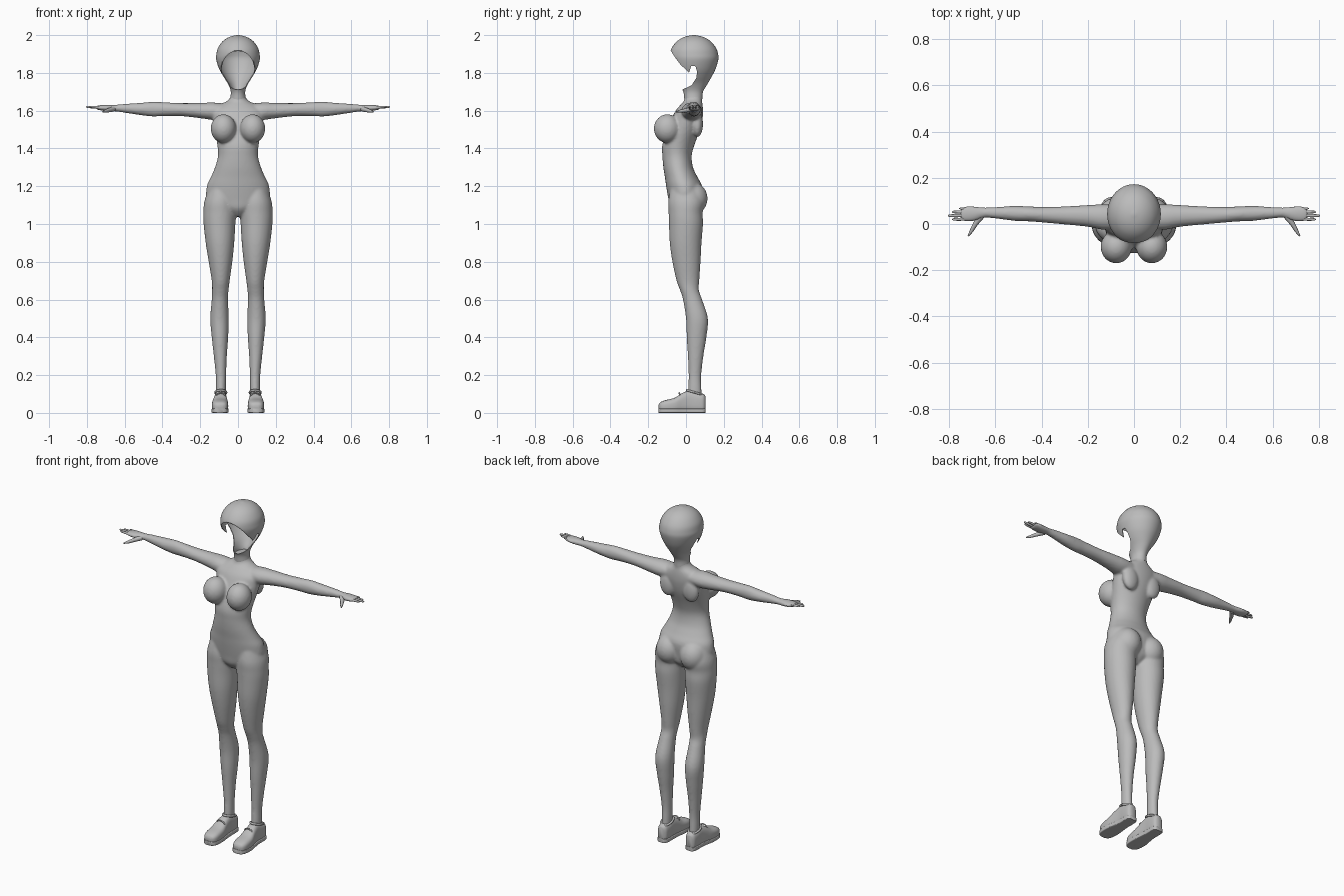
import bpy, bmesh, math
from mathutils import Vector, Matrix

if "Cube" in bpy.data.objects:
    bpy.data.objects.remove(bpy.data.objects["Cube"])

grey = bpy.data.materials.new("plain grey")
grey.use_nodes = True
grey.diffuse_color = (0.5, 0.5, 0.5, 1)
grey.node_tree.nodes["Principled BSDF"].inputs["Base Color"].default_value = (0.5, 0.5, 0.5, 1)


def spline(rows, steps):
    """Smoothly interpolate section rows (Catmull-Rom)."""
    out = []
    for i in range(len(rows) - 1):
        a, b, c, d = (rows[max(i - 1, 0)], rows[i], rows[i + 1], rows[min(i + 2, len(rows) - 1)])
        for k in range(steps):
            t = k / steps
            out.append([q + t * (r - p) / 2 + t * t * (p - 2.5 * q + 2 * r - s / 2)
                        + t ** 3 * (1.5 * (q - r) + (s - p) / 2)
                        for p, q, r, s in zip(a, b, c, d)])
    return out + [list(rows[-1])]


def loft(bm, rows, axis, side=1, square=2, steps=4, segs=40, bottom=True):
    """Skin rounded sections given as (position, low, high, low, high)."""
    rings = []
    for t, a0, a1, b0, b1 in spline(rows, steps):
        ring = []
        for k in range(segs):
            c, s = math.cos(math.tau * k / segs), math.sin(math.tau * k / segs)
            c, s = (math.copysign(abs(v) ** (2 / square), v) for v in (c, s))
            a = (a0 + a1) / 2 + c * (a1 - a0) / 2
            b = (b0 + b1) / 2 + s * (b1 - b0) / 2
            x, y, z = {"x": (t, a, b), "y": (a, t, b), "z": (a, b, t)}[axis]
            ring.append(bm.verts.new((x * side, y, z)))
        rings.append(ring)
    for lo, hi in zip(rings, rings[1:]):
        for k in range(segs):
            j = (k + 1) % segs
            bm.faces.new((lo[k], lo[j], hi[j], hi[k]))
    bm.faces.new(rings[-1])
    if bottom:
        bm.faces.new(rings[0])


def ball(bm, centre, radii):
    place = Matrix.Translation(centre) @ Matrix.Diagonal((*radii, 1))
    bmesh.ops.create_uvsphere(bm, u_segments=40, v_segments=24, radius=1, matrix=place)


def make(name, bm):
    bmesh.ops.recalc_face_normals(bm, faces=bm.faces)
    mesh = bpy.data.meshes.new(name)
    bm.to_mesh(mesh)
    bm.free()
    obj = bpy.data.objects.new(name, mesh)
    bpy.context.collection.objects.link(obj)
    return obj


def finish(obj, angle=50):
    """Apply modifiers, colour and shade."""
    bpy.ops.object.select_all(action='DESELECT')
    obj.select_set(True)
    bpy.context.view_layer.objects.active = obj
    bpy.ops.object.convert(target='MESH')
    obj.data.materials.clear()
    obj.data.materials.append(grey)
    bpy.ops.object.shade_smooth_by_angle(angle=math.radians(angle))


def tube(name, points, radii):
    curve = bpy.data.curves.new(name, 'CURVE')
    curve.dimensions = '3D'
    curve.bevel_depth = 1
    curve.bevel_resolution = 3
    curve.use_fill_caps = True
    line = curve.splines.new('POLY')
    line.points.add(len(points) - 1)
    for p, co, r in zip(line.points, points, radii):
        p.co, p.radius = (*co, 1), r
    obj = bpy.data.objects.new(name, curve)
    bpy.context.collection.objects.link(obj)
    finish(obj)


# Body: torso, limbs and soft forms fused into one skin
torso = [(1.04, .02, -.05, .03), (1.08, .1, -.083, .07), (1.13, .163, -.093, .08),
         (1.2, .165, -.105, .085), (1.25, .143, -.112, .06), (1.3, .122, -.12, .037),
         (1.36, .106, -.125, .03), (1.42, .11, -.125, .045), (1.5, .125, -.1, .075),
         (1.56, .135, -.075, .088), (1.6, .138, -.055, .09), (1.63, .1, -.03, .088),
         (1.65, .06, -.012, .085), (1.67, .041, -.008, .086), (1.7, .037, -.01, .09)]
leg = [(1.2, .03, .15, -.08, .07), (1.12, .012, .178, -.094, .095), (1.06, .01, .183, -.092, .088),
       (1, .014, .182, -.09, .09), (.9, .02, .171, -.086, .082), (.8, .03, .155, -.072, .077),
       (.7, .044, .139, -.05, .07), (.65, .05, .137, -.032, .068), (.6, .053, .139, -.016, .085),
       (.5, .049, .147, 0, .116), (.4, .052, .139, .004, .108), (.3, .059, .128, .01, .092),
       (.2, .063, .118, .014, .081), (.13, .064, .117, .012, .082), (.06, .066, .116, .01, .085)]
arm = [(.05, -.02, .08, 1.56, 1.635), (.13, -.025, .085, 1.552, 1.643), (.2, -.012, .082, 1.56, 1.641),
       (.3, -.002, .076, 1.571, 1.64), (.4, .007, .074, 1.571, 1.645), (.45, .011, .076, 1.569, 1.647),
       (.52, .014, .078, 1.577, 1.641), (.6, .024, .073, 1.589, 1.636), (.65, .027, .071, 1.596, 1.631),
       (.69, .013, .077, 1.597, 1.631), (.73, .011, .077, 1.602, 1.629), (.75, .018, .07, 1.606, 1.625)]
bm = bmesh.new()
loft(bm, [(z, -w, w, f, b) for z, w, f, b in torso], "z")
for side in (1, -1):
    loft(bm, leg, "z", side)
    loft(bm, arm, "x", side)
    ball(bm, (side * .077, -.099, 1.505), (.067, .071, .076))
    ball(bm, (side * .078, .036, 1.135), (.076, .078, .085))
    # Shoulder blade and shoulder cap
    ball(bm, (side * .075, .06, 1.53), (.05, .03, .07))
body = make("body", bm)
remesh = body.modifiers.new("fuse", 'REMESH')
remesh.mode = 'VOXEL'
remesh.voxel_size = .007
soften = body.modifiers.new("soften", 'SMOOTH')
soften.factor, soften.iterations = .5, 6
finish(body, 180)

# Head: a hollow shell with the face and ears cut away
head = [(1.66, .043, -.009, .086), (1.7, .038, -.014, .09), (1.74, .052, -.035, .113),
        (1.78, .078, -.055, .136), (1.82, .1, -.072, .156), (1.87, .115, -.084, .171),
        (1.9, .114, -.086, .17), (1.93, .107, -.077, .16), (1.96, .088, -.055, .138),
        (1.98, .065, -.03, .113), (1.993, .038, 0, .083), (2, .006, .036, .048)]
bm = bmesh.new()
loft(bm, [(z, -w, w, f, b) for z, w, f, b in head], "z", segs=64, bottom=False)
head_shell = make("head_shell", bm)
shell = head_shell.modifiers.new("thickness", 'SOLIDIFY')
shell.thickness, shell.offset = .004, -1

bm = bmesh.new()
opening = [(-.3, 1.93), (-.085, 1.925), (-.06, 1.885), (-.03, 1.845), (.016, 1.8), (.028, 1.838),
           (.05, 1.835), (.058, 1.81), (.056, 1.775), (.03, 1.735), (-.016, 1.713), (-.3, 1.713)]
base = bm.faces.new([bm.verts.new((-.3, y, z)) for y, z in opening])
grown = bmesh.ops.extrude_face_region(bm, geom=[base])["geom"]
bmesh.ops.translate(bm, vec=(.6, 0, 0), verts=[v for v in grown if isinstance(v, bmesh.types.BMVert)])
cutter = make("face_cutter", bm)
cutter.hide_render = True
cut = head_shell.modifiers.new("face opening", 'BOOLEAN')
cut.operation, cut.object, cut.solver = 'DIFFERENCE', cutter, 'EXACT'
finish(head_shell)
bpy.data.objects.remove(cutter)

# Hands and shoes, once per side
fingers = {"little": (.067, .757, .0055), "ring": (.052, .788, .0065),
           "middle": (.036, .805, .007), "index": (.02, .787, .0065)}
shoe = [(-.145, .08, .11, .02, .042), (-.136, .063, .127, .008, .056), (-.11, .053, .137, 0, .067),
        (-.06, .052, .138, 0, .08), (-.02, .057, .13, 0, .105), (.02, .06, .124, 0, .118),
        (.06, .06, .124, 0, .108), (.09, .063, .121, 0, .102), (.102, .074, .11, .01, .09)]
for side, word in ((1, "left"), (-1, "right")):
    for name, (y, tip, r) in fingers.items():
        tube(f"{word}_{name}_finger",
             [(side * .725, y * .9 + .005, 1.616), (side * (tip - .03), y, 1.619),
              (side * (tip - .006), y, 1.62), (side * tip, y, 1.62)], (r * 1.1, r, r * .8, r * .3))
    tube(f"{word}_thumb", [(side * .66, .035, 1.609), (side * .685, .002, 1.602),
                           (side * .703, -.03, 1.597), (side * .717, -.052, 1.594)],
         (.014, .011, .008, .003))

    bm = bmesh.new()
    loft(bm, shoe, "y", side, square=2.8)
    finish(make(f"{word}_shoe", bm))

    bm = bmesh.new()
    loft(bm, [(y * 1.01, a - .002, b + .002, 0, .024) for y, a, b, _, _ in shoe], "y", side, square=7)
    finish(make(f"{word}_sole", bm))

    # Padded collar and lace
    ring = [(side * (.091 + .029 * math.cos(a)), .047 + .042 * math.sin(a), .108 - .012 * math.sin(a))
            for a in (math.tau * k / 24 for k in range(25))]
    tube(f"{word}_shoe_collar", ring, [.006] * len(ring))
    lace = [(side * (.091 + .026 * math.cos(a)), -.028 - .008 * math.sin(a), .082 + .024 * math.sin(a))
            for a in (math.pi * k / 8 for k in range(9))]
    tube(f"{word}_shoe_lace", lace, [.004] * len(lace))
